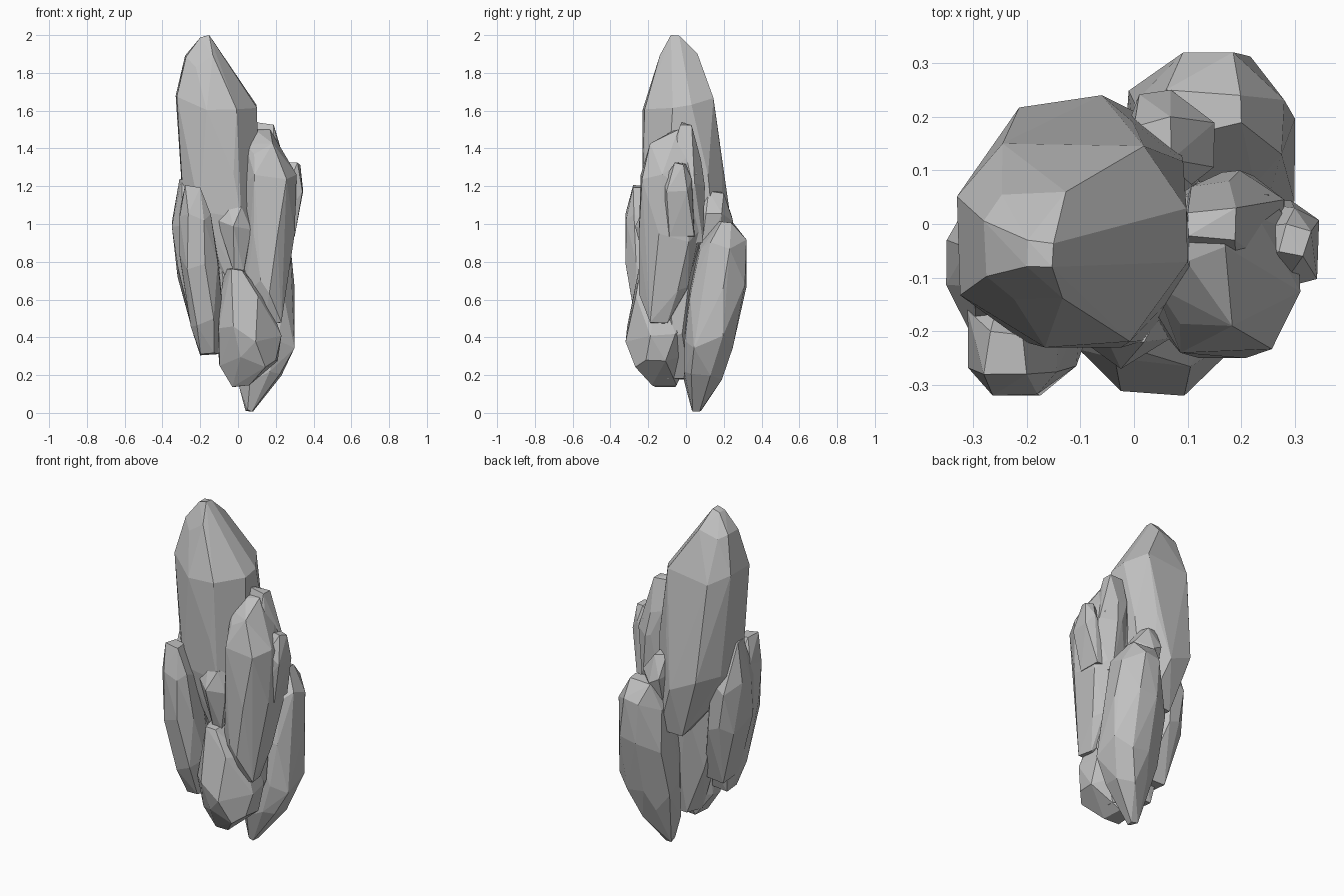
import bpy, bmesh, math, random

cube = bpy.data.objects.get("Cube")
if cube:
    bpy.data.objects.remove(cube, do_unlink=True)

stone = bpy.data.materials.new("grey stone")
stone.use_nodes = True
grey = (0.53, 0.53, 0.53, 1)
stone.diffuse_color = grey
stone.node_tree.nodes["Principled BSDF"].inputs["Base Color"].default_value = grey


def fit(values, low, high):
    """Spread values so that they span low to high."""
    a, b = min(values), max(values)
    return [low + (v - a) / (b - a) * (high - low) for v in values]


def shard(name, seed, levels, sides=8):
    """Faceted rock: hull around boxy irregular rings given as z, x range, y range."""
    rng = random.Random(seed)
    bm = bmesh.new()
    for i, (z, x0, x1, y0, y1) in enumerate(levels):
        end = i in (0, len(levels) - 1)
        count = 4 if end else sides
        xs, ys = [], []
        for k in range(count):
            a = math.tau * (k + 0.5 + rng.uniform(-0.3, 0.3)) / count
            c, s = math.cos(a), math.sin(a)
            r = (abs(c) ** 2.7 + abs(s) ** 2.7) ** (-1 / 2.7) if not end else 1
            xs.append(r * c)
            ys.append(r * s)
        wobble = 0.008 if end else 0.045
        for x, y in zip(fit(xs, x0, x1), fit(ys, y0, y1)):
            bm.verts.new((x, y, max(0, z + rng.uniform(-wobble, wobble))))
    hull = bmesh.ops.convex_hull(bm, input=bm.verts)
    loose = {g for g in hull["geom_interior"] if isinstance(g, bmesh.types.BMVert)}
    bmesh.ops.delete(bm, geom=list(loose), context='VERTS')
    # Merge nearly flat neighbours into broad facets
    bmesh.ops.dissolve_limit(bm, angle_limit=0.08, verts=bm.verts, edges=bm.edges)
    bmesh.ops.recalc_face_normals(bm, faces=bm.faces)
    mesh = bpy.data.meshes.new(name)
    bm.to_mesh(mesh)
    bm.free()
    mesh.materials.append(stone)
    obj = bpy.data.objects.new(name, mesh)
    bpy.context.collection.objects.link(obj)


# Tall central spire
shard("main_spire", 3, [
    (1.995, -.2, -.15, -.08, -.03), (1.87, -.28, -.08, -.14, .06),
    (1.64, -.33, .10, -.23, .15), (1.25, -.29, .11, -.23, .19),
    (1.04, -.29, .10, -.22, .24), (.72, -.1, .04, -.17, .19)])

# Short points behind and in front of the spire
shard("back_point", 6, [
    (1.17, .0, .07, .12, .2), (1.04, -.03, .15, .05, .25),
    (.7, 0, .08, .06, .15)], 7)
shard("front_point", 7, [
    (1.09, -.05, .05, -.22, -.15), (.98, -.11, .07, -.27, -.1),
    (.74, -.02, .03, -.2, -.12)], 6)

# Upper shard on the +x front side, with a small crest behind it
shard("front_left_shard", 5, [
    (1.5, .08, .17, -.07, .02), (1.4, .04, .24, -.19, .06),
    (1.22, .02, .31, -.24, .07), (.95, .03, .3, -.25, .08),
    (.66, .04, .26, -.25, .01), (.475, .13, .23, -.19, -.1)])
shard("crest_shard", 8, [
    (1.53, .1, .19, -.03, .03), (1.38, .08, .23, -.08, .08),
    (1.2, .12, .28, -.06, .1), (.9, .1, .28, -.05, .09)], 7)
shard("side_point", 4, [
    (1.32, .27, .33, -.06, .0), (1.2, .22, .345, -.12, .03),
    (.93, .15, .3, -.14, .05)], 6)

# Pair of slimmer shards on the -x side
shard("front_right_shard", 9, [
    (1.2, -.28, -.2, -.28, -.2), (1.03, -.31, -.14, -.32, -.1),
    (.8, -.31, -.1, -.32, -.08), (.5, -.25, -.08, -.27, -.06),
    (.31, -.2, -.1, -.2, -.1)])
shard("right_side_shard", 12, [
    (1.24, -.31, -.22, -.12, -.04), (1.0, -.35, -.15, -.23, .07),
    (.75, -.32, -.1, -.23, .07), (.4, -.23, -.1, -.17, -.02)])

# Large lower shard at the back on the +x side
shard("back_left_shard", 14, [
    (1.01, .06, .2, .16, .25), (.89, 0, .28, .07, .32),
    (.65, -.01, .3, .01, .32), (.38, -.02, .3, -.01, .25),
    (.2, 0, .23, -.01, .19), (.01, .04, .08, .03, .08)])

# Low foot at the front, and the mass that joins the shards
shard("front_foot", 17, [
    (.76, -.07, .03, -.25, -.1), (.6, -.09, .16, -.27, 0),
    (.42, -.11, .23, -.32, 0), (.27, -.1, .21, -.28, .01),
    (.14, -.03, .06, -.18, -.05)])
shard("inner_core", 20, [
    (1.15, -.1, .15, -.1, .1), (.8, -.2, .2, -.16, .1),
    (.45, -.15, .2, -.14, .06), (.18, -.05, .1, -.1, .02)])
